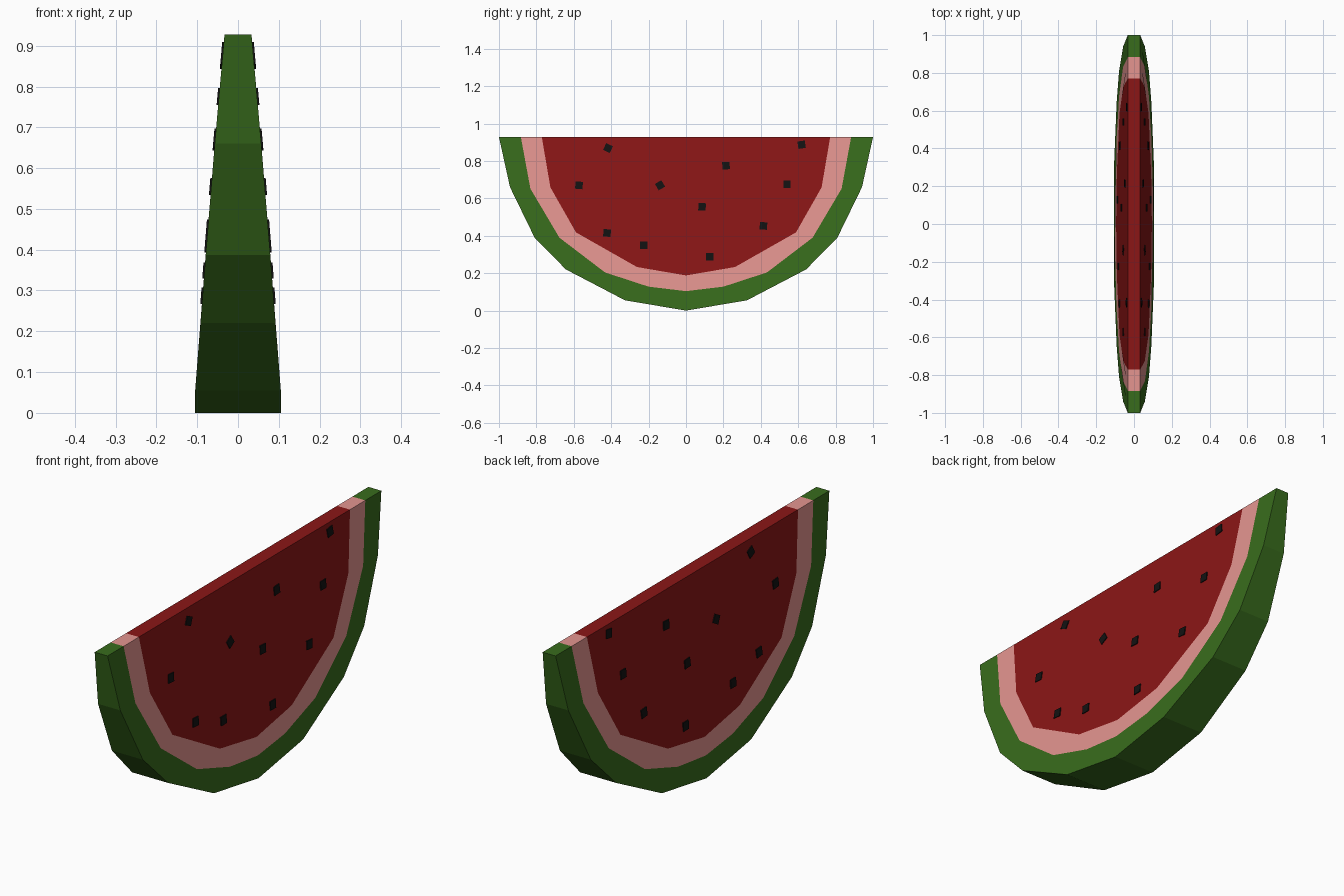
import bpy, bmesh, math

if "Cube" in bpy.data.objects:
    bpy.data.objects.remove(bpy.data.objects["Cube"])

TOP = 0.928
# half thickness of the wedge by height
THICK = [(0, .105), (.055, .105), (.22, .092), (.39, .079), (.66, .057), (TOP, .033)]


def half(z):
    for (z0, t0), (z1, t1) in zip(THICK, THICK[1:]):
        if z <= z1:
            return t0 + (t1 - t0) * (z - z0) / (z1 - z0)
    return THICK[-1][1]


def material(name, rgb):
    m = bpy.data.materials.new(name)
    m.diffuse_color = (*rgb, 1)
    m.use_nodes = True
    m.node_tree.nodes["Principled BSDF"].inputs["Base Color"].default_value = m.diffuse_color
    return m


def mirror(pts):
    # right half from the top edge to the bottom middle, returned left to right
    return [(-y, z) for y, z in pts] + [p for p in reversed(pts[:-1])]


def slab(name, polys, mat, walled, extra=0):
    """Tapered slabs from (y, z) outlines; walled(i, a, b) picks edges closed by a wall."""
    bm = bmesh.new()
    for poly in polys:
        r = [bm.verts.new((half(z) + extra, y, z)) for y, z in poly]
        l = [bm.verts.new((-half(z) - extra, y, z)) for y, z in poly]
        bm.faces.new(r)
        bm.faces.new(l[::-1])
        n = len(poly)
        for i in range(n):
            j = (i + 1) % n
            if walled(poly[i], poly[j]):
                bm.faces.new((r[j], r[i], l[i], l[j]))
    me = bpy.data.meshes.new(name)
    bm.to_mesh(me)
    bm.free()
    me.materials.append(mat)
    ob = bpy.data.objects.new(name, me)
    bpy.context.collection.objects.link(ob)
    return ob


outer = mirror([(1, TOP), (.941, .66), (.808, .387), (.642, .22), (.326, .055), (0, 0)])
middle = mirror([(.883, TOP), (.832, .652), (.677, .39), (.433, .204), (.2, .128), (0, .104)])
inner = mirror([(.771, TOP), (.725, .659), (.588, .418), (.262, .233), (0, .188)])


def band(a, b):
    # two halves, split at the bottom middle
    ma, mb = len(a) // 2, len(b) // 2
    return [a[:ma + 1] + b[:mb + 1][::-1], a[ma:] + b[mb:][::-1]]


def at_top(p, q):
    return p[1] == TOP and q[1] == TOP


# rind, pith and flesh
rim = set(outer)
slab("rind", band(outer, middle), material("rind_green", (.04, .15, .012)),
     lambda p, q: at_top(p, q) or (p in rim and q in rim))
slab("pith", band(middle, inner), material("pith_pink", (.78, .3, .28)), at_top)
slab("flesh", [inner], material("flesh_red", (.26, .008, .008)), at_top)

# seeds: y, z, turn in degrees; each shows on both cut faces
SEEDS = [(-.417, .869, -25), (-.572, .67, -5), (-.139, .67, 30), (-.422, .415, -5),
         (-.225, .349, 0), (.086, .555, -3), (.128, .287, 0), (.414, .453, -5),
         (.54, .676, 0), (.214, .775, 3), (.618, .887, 8)]
squares = []
for y, z, turn in SEEDS:
    c = [math.radians(turn + 45 + 90 * k) for k in range(4)]
    squares.append([(y + .028 * math.cos(a), z + .028 * math.sin(a)) for a in c])
slab("seeds", squares, material("seed_black", (.006, .006, .006)), lambda p, q: True, .004)
